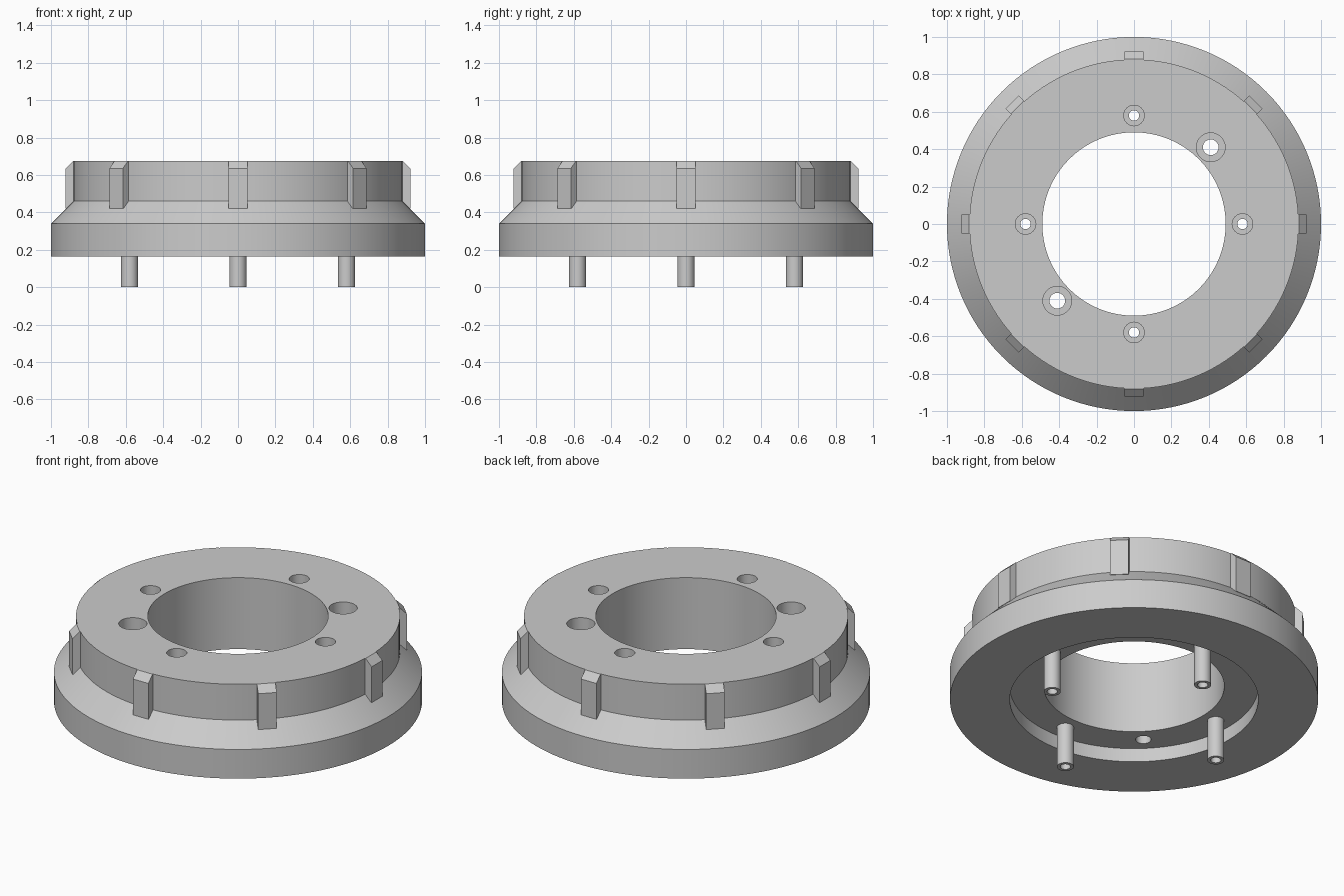
import bpy, bmesh, math
from mathutils import Matrix

cube = bpy.data.objects.get("Cube")
if cube:
    bpy.data.objects.remove(cube, do_unlink=True)

grey = bpy.data.materials.new("light_grey")
grey.use_nodes = True
grey.diffuse_color = (0.6, 0.6, 0.6, 1)
grey.node_tree.nodes["Principled BSDF"].inputs["Base Color"].default_value = grey.diffuse_color

BOTTOM, CEILING, SEAT, TOP = 0.165, 0.247, 0.38, 0.675


def finish(name, bm):
    bmesh.ops.recalc_face_normals(bm, faces=bm.faces)
    mesh = bpy.data.meshes.new(name)
    bm.to_mesh(mesh)
    bm.free()
    mesh.materials.append(grey)
    obj = bpy.data.objects.new(name, mesh)
    bpy.context.collection.objects.link(obj)
    return obj


def smooth(obj):
    bpy.ops.object.select_all(action='DESELECT')
    obj.select_set(True)
    bpy.context.view_layer.objects.active = obj
    bpy.ops.object.shade_smooth_by_angle(angle=math.radians(25))


def lathe(name, profile, steps, location=(0, 0, 0)):
    """Revolve a closed (radius, height) profile about z."""
    bm = bmesh.new()
    verts = [bm.verts.new((r, 0, z)) for r, z in profile]
    edges = [bm.edges.new((a, b)) for a, b in zip(verts, verts[1:] + verts[:1])]
    bmesh.ops.spin(bm, geom=verts + edges, cent=(0, 0, 0), axis=(0, 0, 1),
                   angle=math.tau, steps=steps)
    bmesh.ops.remove_doubles(bm, verts=bm.verts, dist=1e-4)
    # drop the degenerate axis edge of solid profiles
    bmesh.ops.delete(bm, geom=[e for e in bm.edges if not e.link_faces], context='EDGES')
    obj = finish(name, bm)
    obj.location = location
    return obj


def polar(radius, degrees):
    a = math.radians(degrees)
    return (radius * math.cos(a), radius * math.sin(a), 0)


# Main ring with sloped shoulder, central bore and recess underneath
body = lathe("ring_body", [(0.49, CEILING), (0.675, CEILING), (0.675, BOTTOM), (1, BOTTOM),
                           (1, 0.34), (0.88, 0.46), (0.88, TOP), (0.49, TOP)], 128)

# Counterbored holes: four small over the posts, two large on the diagonal
holes = [(a, 0.055, 0.028) for a in range(0, 360, 90)]
holes += [(a, 0.077, 0.042) for a in (45, 225)]
cutters = []
for angle, head, shaft in holes:
    cutter = lathe("hole_cutter", [(0, 0.2), (shaft, 0.2), (shaft, SEAT), (head, SEAT),
                                   (head, 0.8), (0, 0.8)], 32, polar(0.58, angle))
    mod = body.modifiers.new("hole", 'BOOLEAN')
    mod.operation = 'DIFFERENCE'
    mod.solver = 'EXACT'
    mod.object = cutter
    cutters.append(cutter)

# Apply the cuts and remove the cutters
bpy.context.view_layer.update()
evaluated = body.evaluated_get(bpy.context.evaluated_depsgraph_get())
cut_mesh = bpy.data.meshes.new_from_object(evaluated)
body.modifiers.clear()
body.data = cut_mesh
for cutter in cutters:
    bpy.data.objects.remove(cutter, do_unlink=True)
smooth(body)

# Hollow posts below the small holes
for i in range(4):
    smooth(lathe(f"post_{i + 1}", [(0.028, 0), (0.046, 0), (0.046, CEILING), (0.028, CEILING)],
                 32, polar(0.58, 90 * i)))

# Eight chamfered ribs around the upper rim
for i in range(8):
    bm = bmesh.new()
    side = [(0.85, 0.42), (0.922, 0.42), (0.922, 0.635), (0.882, TOP), (0.85, TOP)]
    face = bm.faces.new([bm.verts.new((r, -0.051, z)) for r, z in side])
    moved = bmesh.ops.extrude_face_region(bm, geom=[face])["geom"]
    bmesh.ops.translate(bm, vec=(0, 0.102, 0),
                        verts=[v for v in moved if isinstance(v, bmesh.types.BMVert)])
    bm.transform(Matrix.Rotation(math.radians(45 * i), 4, 'Z'))
    finish(f"rim_rib_{i + 1}", bm)
